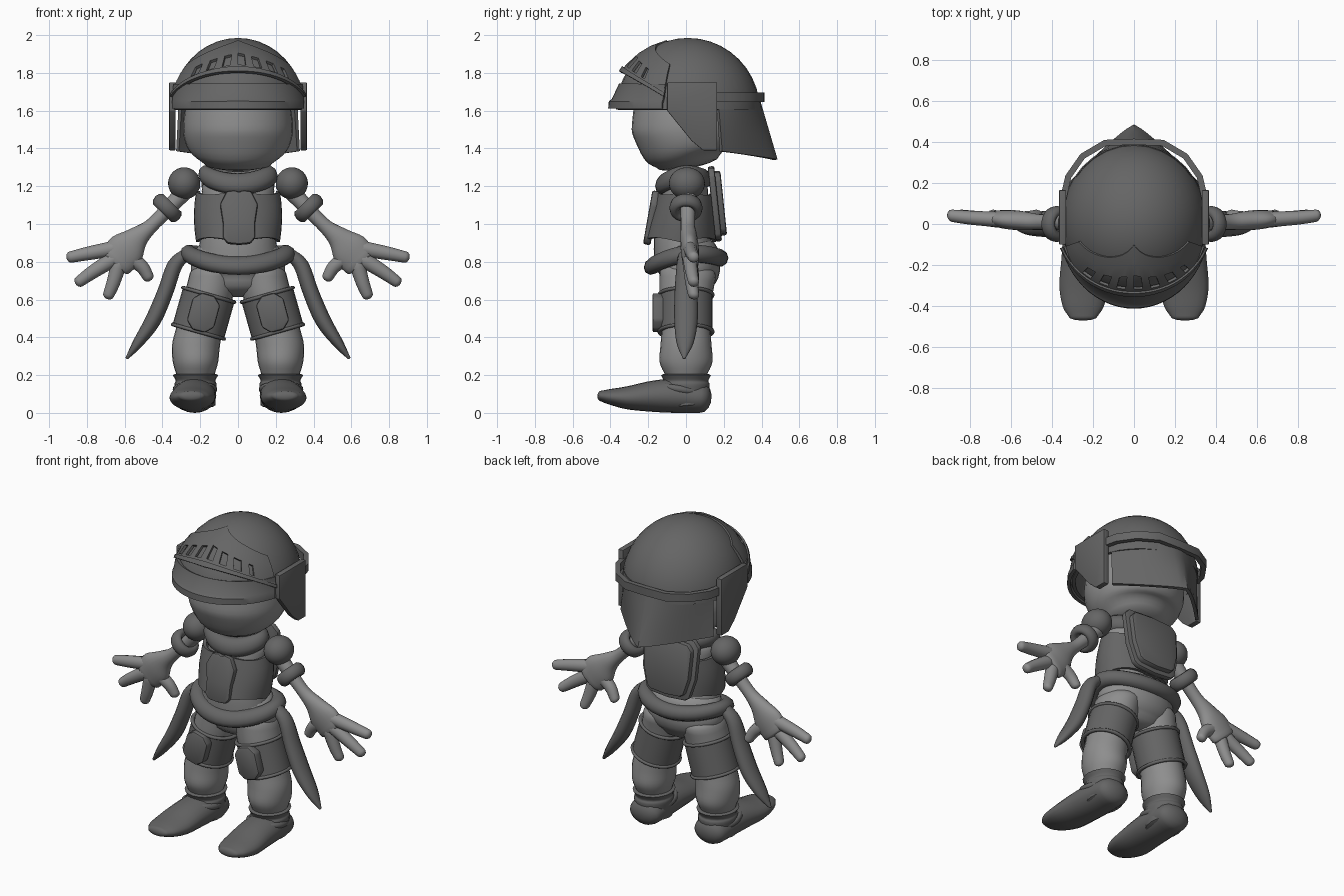
import bpy, bmesh
from math import sin, cos, pi, radians
from mathutils import Vector, Matrix

if "Cube" in bpy.data.objects:
    bpy.data.objects.remove(bpy.data.objects["Cube"])


def material(name, v):
    m = bpy.data.materials.new(name)
    m.use_nodes = True
    m.diffuse_color = (v, v, v, 1)
    m.node_tree.nodes["Principled BSDF"].inputs["Base Color"].default_value = (v, v, v, 1)
    return m


LIGHT = material("light grey skin", 0.27)
DARK = material("dark grey gear", 0.13)
X, Y, Z = Vector((1, 0, 0)), Vector((0, 1, 0)), Vector((0, 0, 1))


def finish(name, bm, mat, mirror=False, thick=0, bevel=0, angle=35):
    bmesh.ops.remove_doubles(bm, verts=bm.verts, dist=1e-4)
    bmesh.ops.recalc_face_normals(bm, faces=bm.faces)
    me = bpy.data.meshes.new(name)
    bm.to_mesh(me)
    bm.free()
    me.materials.append(mat)
    ob = bpy.data.objects.new(name, me)
    bpy.context.collection.objects.link(ob)
    if thick:
        s = ob.modifiers.new("thickness", 'SOLIDIFY')
        s.thickness, s.offset = thick, 0
    if bevel:
        b = ob.modifiers.new("bevel", 'BEVEL')
        b.width, b.segments = bevel, 2
    if mirror:
        ob.modifiers.new("mirror", 'MIRROR')
    bpy.ops.object.select_all(action='DESELECT')
    ob.select_set(True)
    bpy.context.view_layer.objects.active = ob
    bpy.ops.object.convert(target='MESH')
    bpy.ops.object.shade_smooth_by_angle(angle=radians(angle))
    return ob


def smooth_path(rows, steps):
    """Catmull-Rom through rows of (x, y, z, ra, rb)."""
    r = [Vector(p) for p in rows]
    r = [2 * r[0] - r[1]] + r + [2 * r[-1] - r[-2]]
    out = []
    for i in range(1, len(r) - 2):
        a, b, c, d = r[i - 1:i + 3]
        for k in range(steps):
            t = k / steps
            out.append(0.5 * (2 * b + (c - a) * t + (2 * a - 5 * b + 4 * c - d) * t * t
                              + (3 * b - a - 3 * c + d) * t ** 3))
    return out + [r[-2]]


def tube(name, rows, ref, mat, mirror=False, sides=20, steps=4, round_end=0.5):
    """Tube through rows; ra lies along ref, rb across it; ends are domed."""
    p = smooth_path(rows, steps)
    bm, rings = bmesh.new(), []

    def ring(c, tan, ra, rb):
        b = tan.cross(ref).normalized()
        rings.append([bm.verts.new(c + ref * ra * cos(2 * pi * k / sides) + b * rb * sin(2 * pi * k / sides))
                      for k in range(sides)])

    def dome(q, tan, sign):
        for e in ((75, 50, 25) if sign < 0 else (25, 50, 75)):
            e = radians(e)
            ring(q.xyz + tan * sign * sin(e) * min(q[3], q[4]) * round_end, tan, q[3] * cos(e), q[4] * cos(e))

    for i, q in enumerate(p):
        tan = (p[min(i + 1, len(p) - 1)].xyz - p[max(i - 1, 0)].xyz).normalized()
        if i == 0:
            dome(q, tan, -1)
        ring(q.xyz, tan, q[3], q[4])
        if i == len(p) - 1:
            dome(q, tan, 1)
    for r, s in zip(rings, rings[1:]):
        for k in range(sides):
            n = (k + 1) % sides
            bm.faces.new((r[k], r[n], s[n], s[k]))
    bm.faces.new(rings[0])
    bm.faces.new(rings[-1])
    return finish(name, bm, mat, mirror, angle=50)


def ball(name, c, r, mat, mirror=False, cut=None, thick=0):
    bm = bmesh.new()
    bmesh.ops.create_uvsphere(bm, u_segments=32, v_segments=20, radius=1,
                              matrix=Matrix.Translation(c) @ Matrix.Diagonal((*r, 1)))
    if cut:
        bmesh.ops.bisect_plane(bm, geom=bm.verts[:] + bm.edges[:] + bm.faces[:],
                               plane_co=(0, 0, cut), plane_no=Z, clear_inner=True)
    return finish(name, bm, mat, mirror, thick)


def ring(name, fn, minor, mat, mirror=False, seg=40, sides=10):
    """Closed ring: fn(a) gives the centre line, minor = (outward, along axis)."""
    bm = bmesh.new()
    c = [fn(2 * pi * i / seg) for i in range(seg)]
    mid = sum(c, Vector()) / seg
    axis = (c[0] - mid).cross(c[seg // 4] - mid).normalized()
    v = [[bm.verts.new(q + (q - mid).normalized() * minor[0] * cos(2 * pi * k / sides)
                       + axis * minor[1] * sin(2 * pi * k / sides)) for k in range(sides)] for q in c]
    for i in range(seg):
        for k in range(sides):
            j, n = (i + 1) % seg, (k + 1) % sides
            bm.faces.new((v[i][k], v[j][k], v[j][n], v[i][n]))
    return finish(name, bm, mat, mirror, angle=60)


def sheet(name, fn, us, vs, mat, thick, hole=None, mirror=False, angle=35):
    bm = bmesh.new()
    g = [[bm.verts.new(fn(u, v)) for v in vs] for u in us]
    for i in range(len(us) - 1):
        for j in range(len(vs) - 1):
            if not (hole and hole(i, j)):
                bm.faces.new((g[i][j], g[i + 1][j], g[i + 1][j + 1], g[i][j + 1]))
    return finish(name, bm, mat, mirror, thick, angle=angle)


def plate(name, pts, depth, m, mat, mirror=False, bevel=0):
    bm = bmesh.new()
    f = bm.faces.new([bm.verts.new((a, b, 0)) for a, b in pts])
    e = bmesh.ops.extrude_face_region(bm, geom=[f])
    bmesh.ops.translate(bm, verts=[v for v in e["geom"] if isinstance(v, bmesh.types.BMVert)], vec=(0, 0, depth))
    bm.transform(m)
    return finish(name, bm, mat, mirror, bevel=bevel)


def both(half):
    return half + [(-a, b) for a, b in reversed(half) if a]


def lerp(tab, x):
    for (a, p), (b, q) in zip(tab, tab[1:]):
        if x <= b:
            return p + (q - p) * (x - a) / (b - a)
    return tab[-1][1]


def at(x, y, z):
    return Matrix.Translation((x, y, z))


FRONT = Matrix.Rotation(pi / 2, 4, 'X')
BACK = Matrix.Rotation(pi, 4, 'Z') @ FRONT
SIDE = Matrix(((0, 0, 1, 0), (1, 0, 0, 0), (0, 1, 0, 0), (0, 0, 0, 1)))

# Head
tube("head", [(0, 0.01, 1.33, 0.19, 0.17), (0, 0, 1.39, 0.26, 0.24), (0, 0, 1.48, 0.29, 0.285),
              (0, 0, 1.58, 0.285, 0.28), (0, 0.01, 1.7, 0.26, 0.27)], X, LIGHT, sides=32, round_end=0.22)

# Helmet shell, brim and raised slotted visor
ball("helmet_dome", (0, 0.01, 1.6), (0.345, 0.372, 0.375), DARK, cut=1.605, thick=0.02)
arc = [radians(-72 + 6 * i) for i in range(25)]
BRIM = [(1.74, 0.35, 0.345), (1.655, 0.355, 0.385), (1.645, 0.358, 0.4), (1.612, 0.358, 0.402)]
sheet("helmet_brim", lambda a, r: Vector((r[1] * sin(a), -r[2] * cos(a), r[0])), arc, BRIM, DARK, 0.02)


def visor(a, t):
    d = abs(a) * 180 / pi
    low = 32 - 21 * (d / 72) ** 2
    e = radians(low + (lerp([(0, 74), (32, 60), (47, 53), (75, 38)], d) - low) * t)
    s = 1.06 - 0.03 * t
    return Vector((0.35 * s * sin(a) * cos(e), 0.01 - 0.385 * s * cos(a) * cos(e), 1.6 + 0.37 * s * sin(e)))


cols = [radians(4 * i) for i in range(-18, 19)]
sheet("visor", visor, cols, [0, 0.14, 0.44, 0.7, 1], DARK, 0.015,
      hole=lambda i, j: j == 1 and 6 <= i <= 30 and i % 4 in (2, 3))
sheet("visor_rim", lambda a, t: visor(a, t) * 1.006, arc, [-0.06, 0.05], DARK, 0.02)

# Cheek plates, rear band and pointed neck guard
plate("cheek_plates", [(-0.1, 1.75), (-0.1, 1.6), (0.03, 1.44), (0.09, 1.39), (0.165, 1.39), (0.165, 1.75)],
      0.035, at(0.33, 0, 0) @ SIDE, DARK, mirror=True, bevel=0.005)
BAND = [(0.345, 0.12), (0.32, 0.23), (0.25, 0.33), (0.14, 0.395), (0, 0.4)]
band = BAND + [(-x, y) for x, y in BAND[-2::-1]]
sheet("rear_band", lambda p, z: Vector((*p, z)), band, [1.645, 1.695], DARK, 0.03)


def guard(a, t):
    top = Vector((0.335 * sin(a), 0.01 + 0.365 * cos(a), 1.68))
    k = abs(a) / radians(65)
    low = Vector((0.32 * a / radians(65), 0.475 - 0.29 * k ** 1.15, 1.34 + 0.045 * k))
    return top.lerp(low, t)


sheet("neck_guard", guard, [radians(6.5 * i) for i in range(-10, 11)], [0, 0.3, 0.65, 1], DARK, 0.02)

# Shirt, vest, chest plate and scarf
tube("shirt", [(0, 0, 0.8, 0.22, 0.17), (0, -0.02, 0.92, 0.2, 0.15), (0, -0.01, 1.08, 0.185, 0.13),
               (0, 0, 1.2, 0.19, 0.115), (0, 0, 1.25, 0.14, 0.1)], X, LIGHT, sides=28, round_end=0.3)


def vest(a, t):
    zig = 0.022 * abs(sin(2 * a)) * (1 - 2 * t)
    return Vector(((0.212 + 0.012 * sin(pi * t)) * sin(a), -0.03 + 0.03 * t - (0.18 - 0.035 * t) * cos(a),
                   0.905 + 0.27 * t + zig))


sheet("vest", vest, [2 * pi * i / 40 for i in range(41)], [0, 0.25, 0.5, 0.75, 1], DARK, 0.02)
plate("chest_plate", both([(0, -0.135), (0.06, -0.13), (0.085, -0.1), (0.085, -0.02), (0.1, 0.08), (0.065, 0.15),
                           (0.02, 0.155), (0, 0.145)]), 0.04,
      at(0.005, -0.165, 1.02) @ Matrix.Rotation(radians(-10), 4, 'X') @ FRONT, DARK, bevel=0.015)
ring("scarf", lambda a: Vector((0.165 * cos(a), -0.015 + 0.105 * sin(a), 1.24 + 0.015 * cos(2 * a) + 0.012 * sin(a))),
     (0.045, 0.055), DARK)

# Back shield in two layers
shield = both([(0, 0.2), (0.16, 0.19), (0.195, 0.15), (0.185, -0.05), (0.15, -0.17), (0.12, -0.19), (0, -0.2)])
tilt = at(0, 0.135, 1.105) @ Matrix.Rotation(radians(6), 4, 'X') @ BACK
plate("back_shield", shield, 0.035, tilt, DARK, bevel=0.01)
plate("back_shield_face", [(x * 0.85, z * 0.86) for x, z in shield], 0.065, tilt, DARK, bevel=0.012)

# Arms with sleeves and cuffs
tube("arms", [(0.24, 0.01, 1.22, 0.05, 0.05), (0.37, 0.01, 1.08, 0.04, 0.04), (0.46, 0.01, 0.99, 0.038, 0.038),
              (0.53, 0.015, 0.93, 0.045, 0.06), (0.59, 0.02, 0.865, 0.048, 0.1), (0.65, 0.025, 0.8, 0.042, 0.095)],
     Y, LIGHT, mirror=True)
ball("shoulder_puffs", (0.285, 0.005, 1.215), (0.085, 0.095, 0.085), DARK, mirror=True)
d = Vector((0.7, 0, -0.71))
b = d.cross(Y)
ring("cuffs", lambda a: Vector((0.375, 0.0, 1.085)) + Y * 0.06 * cos(a) + b * 0.06 * sin(a), (0.028, 0.04),
     DARK, mirror=True, seg=24)
FINGERS = {"index_fingers": ((0.63, 0.875), (0.79, 0.845), (0.885, 0.825)),
           "middle_fingers": ((0.66, 0.815), (0.77, 0.745), (0.84, 0.695)),
           "little_fingers": ((0.63, 0.79), (0.66, 0.69), (0.685, 0.625)),
           "thumbs": ((0.58, 0.83), (0.51, 0.775), (0.475, 0.72))}
for name, path in FINGERS.items():
    tube(name, [(x, 0.02 + 0.01 * i, z, 0.038 - 0.004 * i, 0.042 - 0.006 * i) for i, (x, z) in enumerate(path)],
         Y, LIGHT, mirror=True, sides=12, round_end=0.8)

# Trousers
tube("hips", [(0, 0, 0.68, 0.2, 0.13), (0, 0.01, 0.75, 0.25, 0.17), (0, 0, 0.85, 0.23, 0.17)], X, LIGHT, sides=28)
tube("trouser_legs", [(0.13, 0.01, 0.74, 0.125, 0.15), (0.155, 0, 0.62, 0.13, 0.14), (0.2, 0, 0.46, 0.125, 0.13),
                      (0.222, 0, 0.36, 0.127, 0.135), (0.225, 0, 0.27, 0.12, 0.14), (0.225, 0, 0.2, 0.1, 0.11)],
     X, LIGHT, mirror=True, sides=24)

# Belt and hanging sash tails
ring("belt", lambda a: Vector((0.255 * cos(a), 0.175 * sin(a), 0.82 + 0.02 * cos(2 * a) + 0.02 * sin(a))),
     (0.05, 0.048), DARK)
tube("sash_tails", [(0.27, 0, 0.845, 0.04, 0.03), (0.335, 0, 0.78, 0.05, 0.04), (0.385, 0, 0.64, 0.06, 0.042),
                    (0.45, 0, 0.49, 0.062, 0.042), (0.53, -0.005, 0.37, 0.045, 0.028),
                    (0.588, -0.01, 0.29, 0.008, 0.008)], Y, DARK, mirror=True, sides=12)

# Leg guards with rims and knee pads
top, low = Vector((0.155, 0, 0.625)), Vector((0.21, 0, 0.43))
ax = (top - low).normalized()
sx = Y.cross(ax)
leg_ring = lambda c, r: (lambda a: c + sx * r * cos(a) + Y * r * sin(a))
sheet("leg_guards", lambda a, t: leg_ring(low.lerp(top, t), 0.134)(a), [2 * pi * i / 24 for i in range(25)],
      [0, 1], DARK, 0.015, mirror=True)
for name, c in (("leg_guard_top_rims", top), ("leg_guard_bottom_rims", low)):
    ring(name, leg_ring(c, 0.14), (0.012, 0.01), DARK, mirror=True, seg=32, sides=8)
plate("knee_pads", both([(0.035, -0.1), (0.075, -0.06), (0.075, 0.06), (0.035, 0.1)]), 0.06,
      at(0.183, -0.118, 0.53) @ Matrix.Rotation(radians(-15), 4, 'Y') @ FRONT, DARK, mirror=True, bevel=0.012)

# Boots with curled toes
tube("boot_shafts", [(0.225, 0.005, 0.04, 0.105, 0.12), (0.225, 0, 0.1, 0.108, 0.12), (0.225, 0, 0.15, 0.112, 0.125),
                     (0.225, 0, 0.17, 0.105, 0.118), (0.225, 0, 0.2, 0.12, 0.132)], X, DARK, mirror=True,
     round_end=0.12)
tube("boot_feet", [(0.228, 0.08, 0.08, 0.105, 0.08), (0.23, -0.05, 0.09, 0.115, 0.09), (0.235, -0.17, 0.088, 0.118, 0.083),
                   (0.243, -0.3, 0.08, 0.12, 0.063), (0.247, -0.4, 0.085, 0.1, 0.042), (0.248, -0.45, 0.09, 0.07, 0.028)],
     X, DARK, mirror=True, round_end=0.7)
ring("boot_folds", lambda a: Vector((0.228 + 0.1 * cos(a), -0.03 + 0.12 * sin(a), 0.125 - 0.02 * sin(a))),
     (0.018, 0.02), DARK, mirror=True, seg=28)
